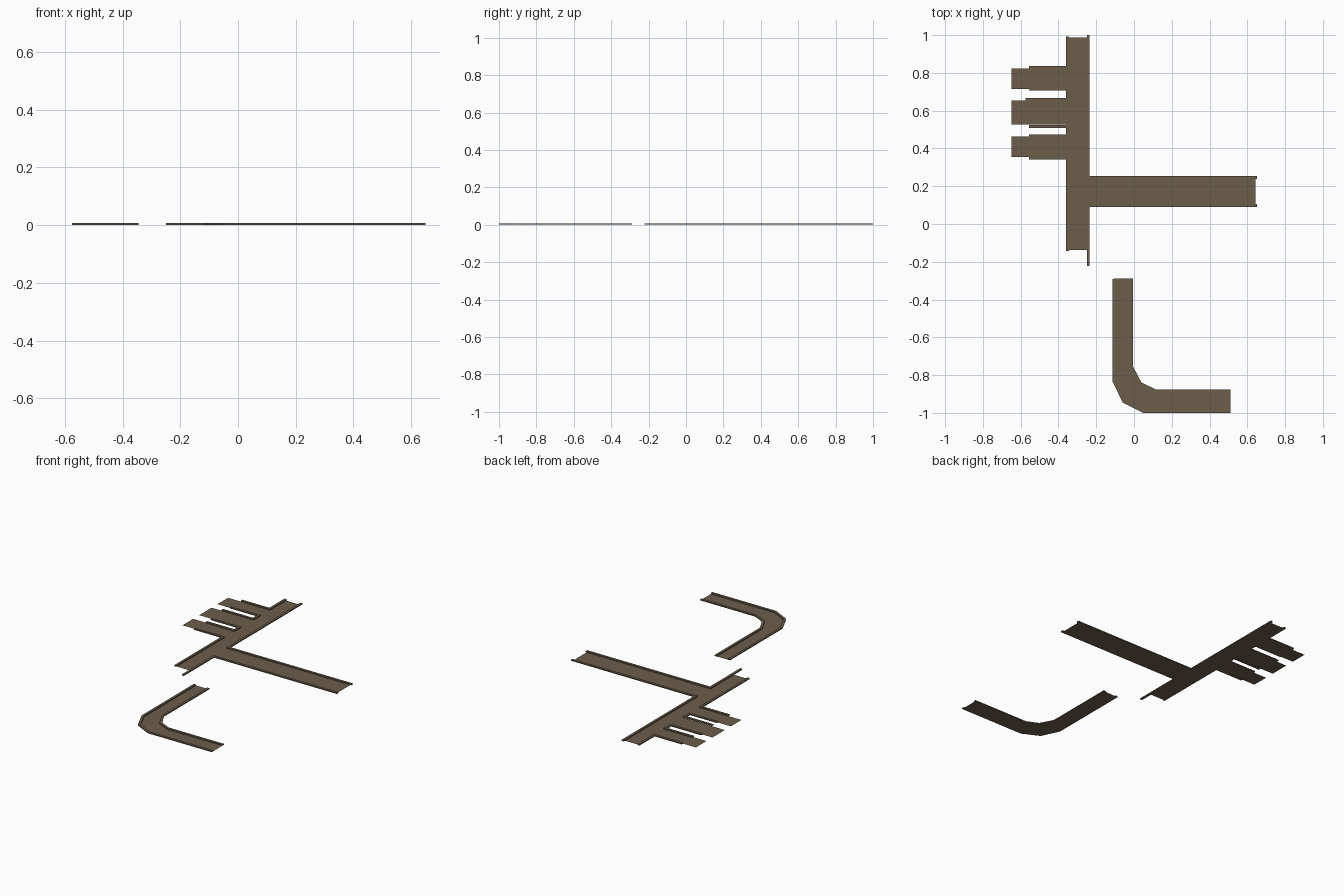
import bpy, bmesh
from mathutils import Vector

if "Cube" in bpy.data.objects:
    bpy.data.objects.remove(bpy.data.objects["Cube"])

H, W = 0.007, 0.015          # kerb height and width
mat = bpy.data.materials.new("brown road")
mat.diffuse_color = (0.15, 0.11, 0.07, 1)
mat.use_nodes = True
mat.node_tree.nodes["Principled BSDF"].inputs["Base Color"].default_value = mat.diffuse_color


def finish(bm, name):
    me = bpy.data.meshes.new(name)
    bm.to_mesh(me)
    bm.free()
    me.materials.append(mat)
    ob = bpy.data.objects.new(name, me)
    bpy.context.collection.objects.link(ob)


def sheet(name, pts, z=0.0):
    """Flat road surface from an outline, facing up."""
    bm = bmesh.new()
    f = bm.faces.new([bm.verts.new((x, y, z)) for x, y in pts])
    f.normal_update()
    if f.normal.z < 0:
        f.normal_flip()
    finish(bm, name)


def rect(x0, x1, y0, y1):
    return [(x0, y0), (x1, y0), (x1, y1), (x0, y1)]


def kerb(name, path):
    """Low box strip along a path, widened to the left of its direction."""
    p = [Vector(q) for q in path]
    dirs = [(b - a).normalized() for a, b in zip(p, p[1:])]
    nor = [Vector((-d.y, d.x)) for d in dirs]
    inner = []
    for i, q in enumerate(p):
        a, b = nor[max(i - 1, 0)], nor[min(i, len(nor) - 1)]
        inner.append(q + (a + b) * (W / (1 + a.dot(b))))
    bm = bmesh.new()
    rings = []
    for o, n in zip(p, inner):
        rings.append([bm.verts.new((v.x, v.y, z)) for v, z in
                      ((o, 0), (n, 0), (n, H), (o, H))])
    for r, s in zip(rings, rings[1:]):
        for k in range(4):
            bm.faces.new((r[k], r[(k + 1) % 4], s[(k + 1) % 4], s[k]))
    bm.faces.new(rings[0])
    bm.faces.new(rings[-1])
    bmesh.ops.recalc_face_normals(bm, faces=bm.faces)
    finish(bm, name)


# Main road, side road and three parking bays
L, R = -0.36, -0.235
sheet("main_road", rect(L, R, -0.138, 0.987))
sheet("side_road", rect(R, 0.643, 0.09, 0.254))
bays = [(0.714, 0.823), (0.526, 0.653), (0.354, 0.463)]
for i, (y0, y1) in enumerate(bays):
    sheet(f"bay_{i + 1}", rect(-0.648, L, y0, y1))

# Kerbs on the bay side, wrapping in and out between the bays
B = -0.555
kerb("bay_kerb_top", [(L, 0.992), (L, 0.837), (B, 0.837)])
kerb("bay_kerb_upper", [(B, 0.708), (L, 0.708), (L, 0.667), (-0.575, 0.667)])
kerb("bay_kerb_lower", [(B, 0.509), (L, 0.509), (L, 0.473), (B, 0.473)])
kerb("bay_kerb_bottom", [(B, 0.341), (L, 0.341), (L, -0.142)])

# Kerbs on the side road
kerb("side_kerb_north", [(0.65, 0.254), (R, 0.254), (R, 1.0)])
kerb("side_kerb_south", [(R, -0.222), (R, 0.09), (0.65, 0.09)])

# Curved lane with kerbs on both sides
outer = [(-0.115, -0.29), (-0.115, -0.83), (-0.06, -0.945), (0.05, -1.0), (0.51, -1.0)]
inner = [(0.51, -0.875), (0.115, -0.875), (0.04, -0.84), (-0.005, -0.755), (-0.005, -0.288)]
sheet("curved_lane", outer + inner)
kerb("lane_kerb_outer", outer)
kerb("lane_kerb_inner", inner)
